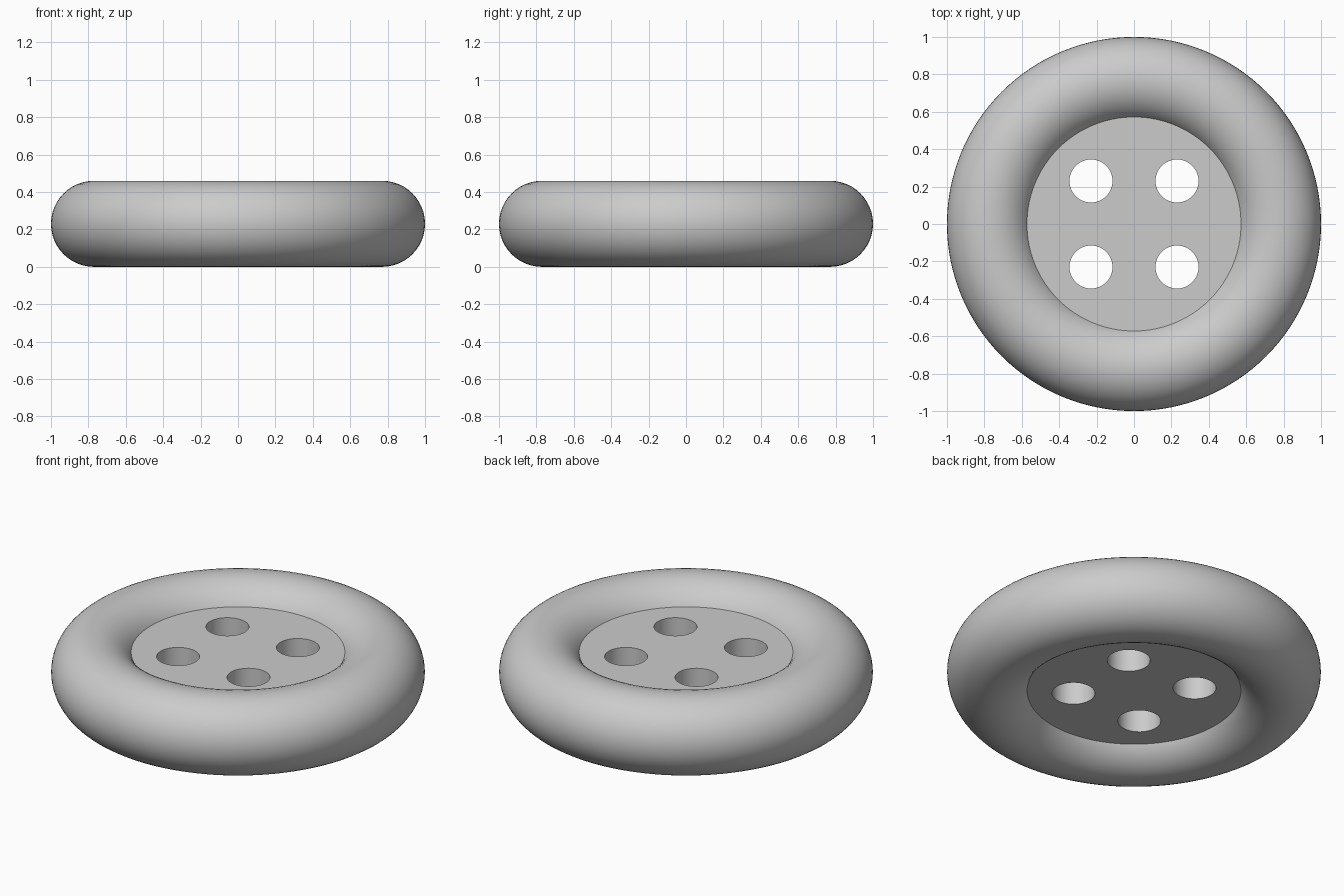
import bpy
from math import radians

if "Cube" in bpy.data.objects:
    bpy.data.objects.remove(bpy.data.objects["Cube"])

MID = 0.23  # mid-height of the button

# rounded outer rim
bpy.ops.mesh.primitive_torus_add(major_segments=128, minor_segments=48,
                                 major_radius=0.77, minor_radius=0.23,
                                 location=(0, 0, MID))
rim = bpy.context.object
rim.name = "rim"
bpy.ops.object.shade_smooth()

# flat centre disc, edge buried in the rim
bpy.ops.mesh.primitive_cylinder_add(vertices=128, radius=0.62, depth=0.234,
                                    location=(0, 0, MID))
disc = bpy.context.object
disc.name = "centre_disc"

# four thread holes
for sx in (-1, 1):
    for sy in (-1, 1):
        bpy.ops.mesh.primitive_cylinder_add(vertices=64, radius=0.115, depth=0.6,
                                            location=(0.23 * sx, 0.23 * sy, MID))
        cutter = bpy.context.object
        cutter.name = "thread_hole_cutter"
        mod = disc.modifiers.new("thread_hole", 'BOOLEAN')
        mod.operation = 'DIFFERENCE'
        mod.solver = 'EXACT'
        mod.object = cutter
        bpy.context.view_layer.objects.active = disc
        bpy.ops.object.modifier_apply(modifier=mod.name)
        bpy.data.objects.remove(cutter, do_unlink=True)

bpy.ops.object.select_all(action='DESELECT')
disc.select_set(True)
bpy.context.view_layer.objects.active = disc
bpy.ops.object.shade_smooth_by_angle(angle=radians(30))
